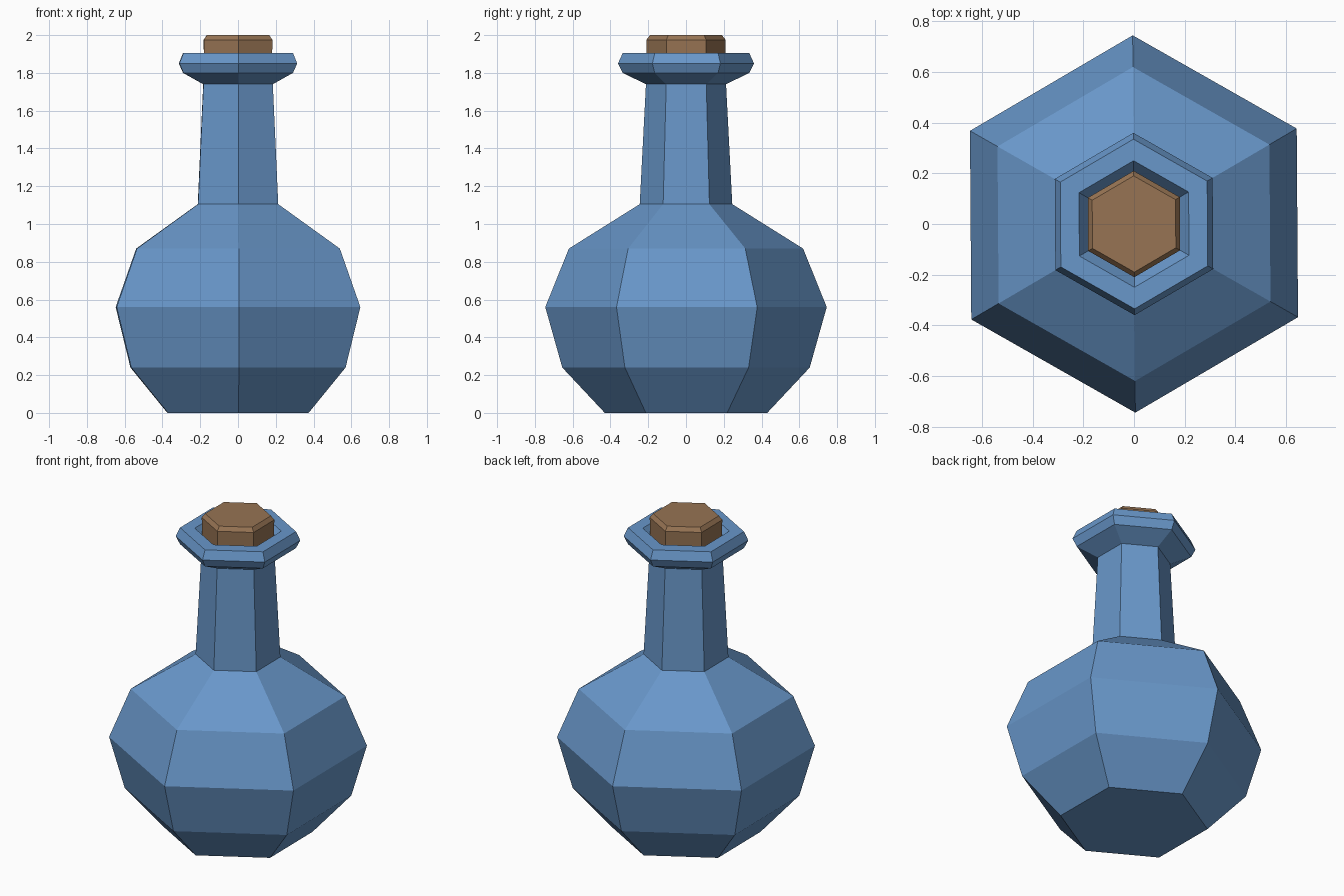
import bpy, bmesh, math

if "Cube" in bpy.data.objects:
    bpy.data.objects.remove(bpy.data.objects["Cube"])

SIDES = 6
START = math.radians(90.4)   # corners point to front and back, with a tiny twist


def material(name, rgb):
    m = bpy.data.materials.new(name)
    m.diffuse_color = (*rgb, 1)
    m.use_nodes = True
    m.node_tree.nodes["Principled BSDF"].inputs["Base Color"].default_value = m.diffuse_color
    return m


def lathe(name, profile, mat):
    """Revolve (radius, height) points into a closed flat-sided solid."""
    bm = bmesh.new()
    rings = [[bm.verts.new((r * math.cos(START + i * math.tau / SIDES),
                            r * math.sin(START + i * math.tau / SIDES), z))
              for i in range(SIDES)] for r, z in profile]
    for a, b in zip(rings, rings[1:]):
        for i in range(SIDES):
            j = (i + 1) % SIDES
            bm.faces.new((a[i], a[j], b[j], b[i]))
    bm.faces.new(rings[0][::-1])
    bm.faces.new(rings[-1])
    bmesh.ops.recalc_face_normals(bm, faces=bm.faces)
    mesh = bpy.data.meshes.new(name)
    bm.to_mesh(mesh)
    bm.free()
    mesh.materials.append(mat)
    obj = bpy.data.objects.new(name, mesh)
    bpy.context.collection.objects.link(obj)
    return obj


blue = material("blue glass", (0.14, 0.31, 0.59))
brown = material("cork brown", (0.31, 0.175, 0.088))

# Flask: round belly, tapering neck, flared lip and sloped mouth
lathe("flask", [
    (0.43, 0.0), (0.655, 0.24), (0.745, 0.56), (0.62, 0.87),
    (0.245, 1.105), (0.212, 1.74),
    (0.335, 1.80), (0.36, 1.85), (0.335, 1.905),
    (0.25, 1.905), (0.195, 1.83),
], blue)

# Stopper with bevelled top, seated in the mouth
lathe("stopper", [(0.205, 1.80), (0.21, 1.975), (0.19, 2.0)], brown)
